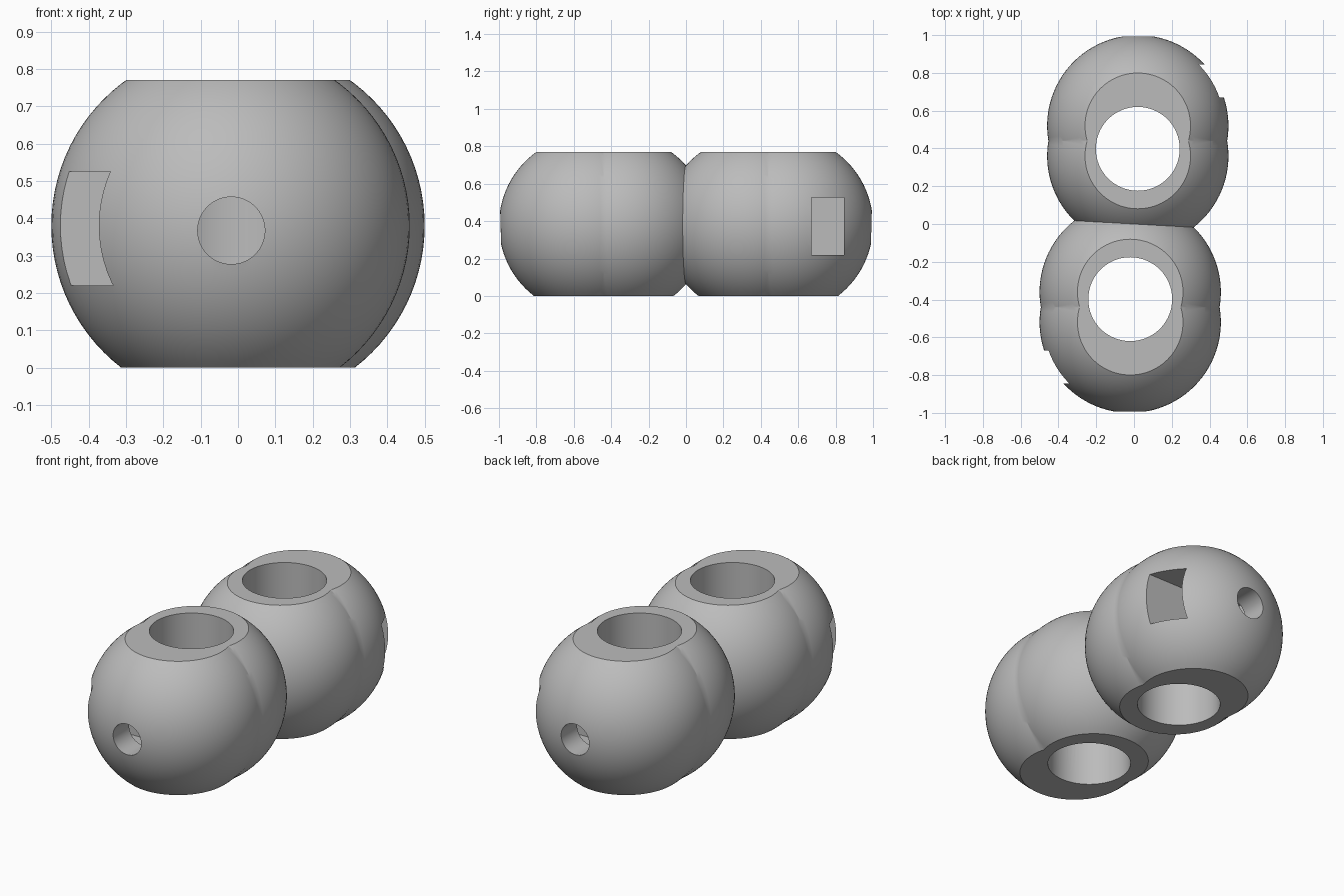
import bpy
import math
from mathutils import Matrix

default = bpy.data.objects.get("Cube")
if default:
    bpy.data.objects.remove(default, do_unlink=True)

HEIGHT = 0.77
MID = 0.38        # height of the ball centres
RADIUS = 0.48
AXIS_X = -0.02    # sideways offset of the front lobe
HALF_TURN = Matrix.Rotation(math.pi, 4, "Z")

grey = bpy.data.materials.new("plain grey")
grey.use_nodes = True
grey.diffuse_color = (0.5, 0.5, 0.5, 1)
grey.node_tree.nodes["Principled BSDF"].inputs["Base Color"].default_value = (0.5, 0.5, 0.5, 1)


def finish(name):
    ob = bpy.context.object
    ob.name = name
    ob.data.materials.append(grey)
    bpy.ops.object.transform_apply(location=True, rotation=True, scale=True)
    return ob


def ball(name, y):
    bpy.ops.mesh.primitive_uv_sphere_add(segments=96, ring_count=48, radius=RADIUS,
                                         location=(AXIS_X, y, MID))
    return finish(name)


def cylinder(name, radius, depth, location, rotation=(0, 0, 0)):
    bpy.ops.mesh.primitive_cylinder_add(vertices=64, radius=radius, depth=depth,
                                        location=location, rotation=rotation)
    return finish(name)


def box(name, low, high):
    bpy.ops.mesh.primitive_cube_add(size=1, location=[(a + b) / 2 for a, b in zip(low, high)])
    bpy.context.object.scale = [b - a for a, b in zip(low, high)]
    return finish(name)


def combine(target, tool, operation):
    mod = target.modifiers.new(operation.lower(), "BOOLEAN")
    mod.operation = operation
    mod.solver = "EXACT"
    mod.object = tool
    bpy.context.view_layer.objects.active = target
    bpy.ops.object.modifier_apply(modifier=mod.name)
    bpy.data.objects.remove(tool, do_unlink=True)


# Front lobe: two overlapping balls with flat top and bottom
lobe = ball("double_lobe_body", -0.52)
combine(lobe, ball("inner_ball", -0.36), "UNION")
combine(lobe, box("flat_trim", (-1, -2, 0), (1, 2, HEIGHT)), "INTERSECT")

# Vertical bore, bolt hole from the end, and nut slot from the side
combine(lobe, cylinder("bore", 0.222, 2, (AXIS_X, -0.398, MID)), "DIFFERENCE")
combine(lobe, cylinder("bolt_hole", 0.09, 0.7, (-0.018, -0.85, 0.367),
                       (math.pi / 2, 0, 0)), "DIFFERENCE")
combine(lobe, box("nut_slot", (-0.8, -0.845, 0.22), (0.135, -0.67, 0.525)), "DIFFERENCE")

# Back lobe: the same shape turned half way round
back = lobe.copy()
back.data = lobe.data.copy()
back.data.transform(HALF_TURN)
bpy.context.collection.objects.link(back)
combine(lobe, back, "UNION")

bpy.ops.object.select_all(action="DESELECT")
lobe.select_set(True)
bpy.context.view_layer.objects.active = lobe
bpy.ops.object.shade_smooth_by_angle(angle=math.radians(30))
